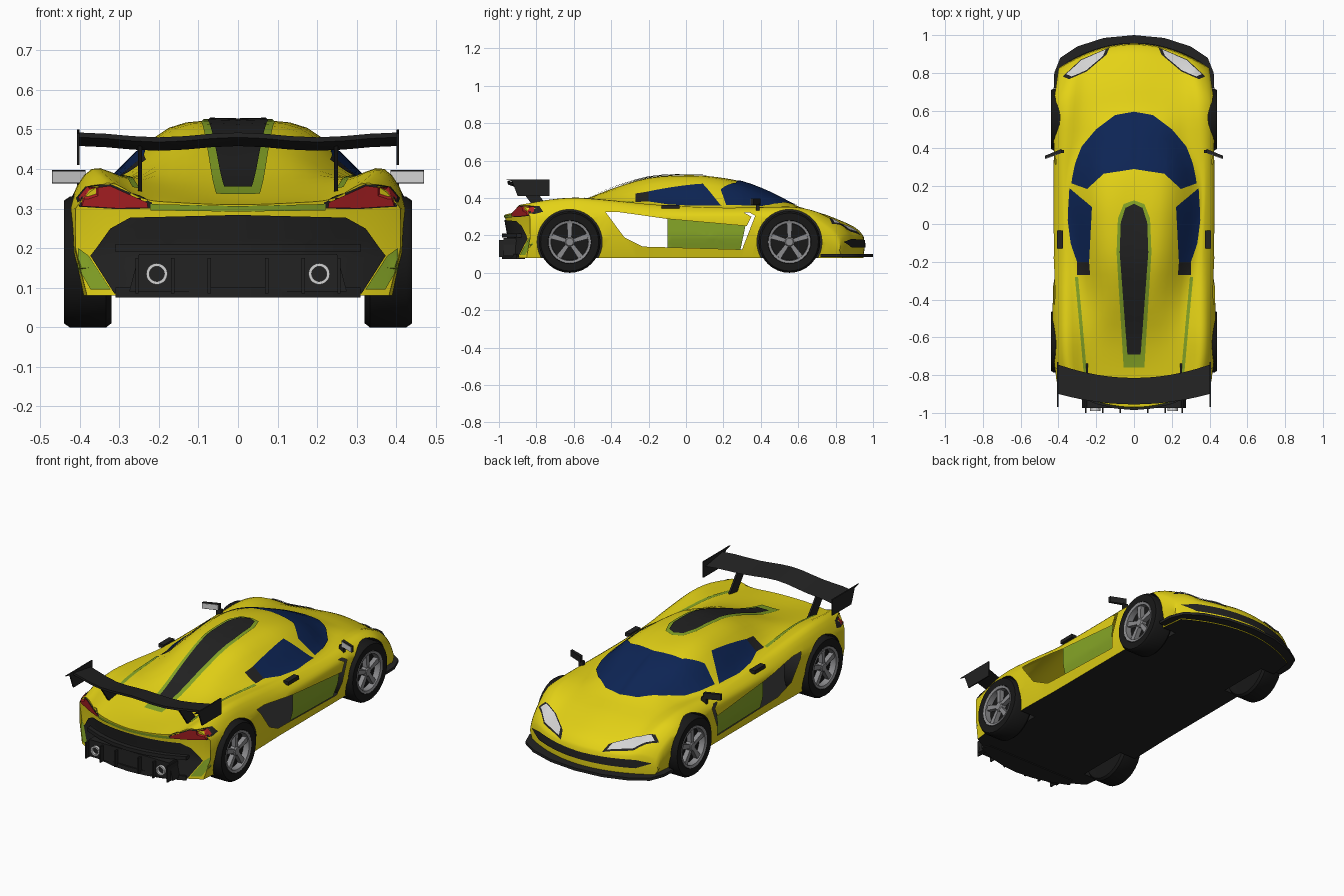
import bpy, bmesh, math
from mathutils import Vector
from mathutils.bvhtree import BVHTree

if "Cube" in bpy.data.objects:
    bpy.data.objects.remove(bpy.data.objects["Cube"])


def material(name, r, g, b):
    m = bpy.data.materials.new(name)
    m.diffuse_color = (r, g, b, 1)
    m.use_nodes = True
    m.node_tree.nodes["Principled BSDF"].inputs["Base Color"].default_value = m.diffuse_color
    return m


YELLOW = material("yellow paint", 0.78, 0.65, 0.008)
GREEN = material("green trim", 0.24, 0.38, 0.02)
BLACK = material("black trim", 0.016, 0.016, 0.016)
RUBBER = material("tyre rubber", 0.009, 0.009, 0.009)
NAVY = material("navy glass", 0.004, 0.018, 0.09)
RED = material("red lamp", 0.42, 0.015, 0.018)
SILVER = material("silver rim", 0.26, 0.26, 0.27)
LIGHT = material("light lamp", 0.65, 0.65, 0.65)


def finish(name, bm, mat, mirror=False, recalc=True, angle=35):
    if recalc:
        bmesh.ops.recalc_face_normals(bm, faces=bm.faces[:])
    if mirror:
        d = bmesh.ops.duplicate(bm, geom=bm.verts[:] + bm.edges[:] + bm.faces[:])["geom"]
        for v in d:
            if isinstance(v, bmesh.types.BMVert):
                v.co.x *= -1
        bmesh.ops.reverse_faces(bm, faces=[f for f in d if isinstance(f, bmesh.types.BMFace)])
    for f in bm.faces:
        f.smooth = True
    me = bpy.data.meshes.new(name)
    bm.to_mesh(me)
    bm.free()
    me.set_sharp_from_angle(angle=math.radians(angle))
    me.materials.append(mat)
    ob = bpy.data.objects.new(name, me)
    bpy.context.collection.objects.link(ob)
    return ob


def prism(name, pts, axis, a, b, mat, mirror=False):
    put = {"x": lambda u, v, t: (t, u, v), "y": lambda u, v, t: (u, t, v), "z": lambda u, v, t: (u, v, t)}[axis]
    bm = bmesh.new()
    lo = [bm.verts.new(put(u, v, a)) for u, v in pts]
    hi = [bm.verts.new(put(u, v, b)) for u, v in pts]
    bm.faces.new(lo)
    bm.faces.new(hi[::-1])
    for i in range(len(pts)):
        j = (i + 1) % len(pts)
        bm.faces.new((lo[i], hi[i], hi[j], lo[j]))
    return finish(name, bm, mat, mirror)


def box(name, x0, x1, y0, y1, z0, z1, mat, mirror=False):
    return prism(name, [(x0, y0), (x1, y0), (x1, y1), (x0, y1)], "z", z0, z1, mat, mirror)


def circle(cy, cz, r, n):
    return [(cy + r * math.cos(2 * math.pi * i / n), cz + r * math.sin(2 * math.pi * i / n)) for i in range(n)]


def catmull(p, steps):
    out = []
    for i in range(1, len(p) - 2):
        for k in range(steps):
            t = k / steps
            out.append([0.5 * (2 * b + (c - a) * t + (2 * a - 5 * b + 4 * c - d) * t * t
                               + (3 * b - a - 3 * c + d) * t ** 3)
                        for a, b, c, d in zip(*p[i - 1:i + 3])])
    return out + [list(p[-2])]


# Body shell: y, centre z, cabin edge x z, belt x z, wing peak x z, half width
STATIONS = [
    (-.97, .310, .15, .315, .24, .325, .33, .365, .41), (-.80, .325, .15, .335, .27, .355, .36, .390, .425),
    (-.60, .372, .14, .372, .27, .375, .37, .400, .43), (-.40, .447, .13, .440, .275, .378, .37, .385, .43),
    (-.20, .505, .15, .495, .30, .378, .37, .362, .425), (0, .520, .17, .505, .325, .370, .375, .350, .425),
    (.15, .513, .18, .495, .335, .362, .38, .345, .425), (.30, .487, .18, .460, .315, .357, .38, .345, .425),
    (.45, .430, .15, .405, .27, .350, .37, .350, .425), (.60, .355, .15, .348, .27, .338, .36, .350, .43),
    (.75, .310, .15, .305, .26, .305, .35, .325, .42), (.90, .245, .15, .240, .25, .240, .33, .255, .405),
    (.95, .195, .15, .193, .25, .193, .33, .200, .40)]


def section(s, flat=None):
    y, zc, x1, z1, x2, z2, x3, z3, w = s
    zw = min(.30, z3 - .04)
    top = catmull([(-x1, z1), (0, zc), (x1, z1), (x2, z2), (x3, z3), (w, zw), (w, zw - .1)], 4)
    top = [(min(x, w), z) for x, z in top]
    half = top + [(w, (zw + .08) / 2)] + [(x * .93, .08) for x, z in top[::-1]]
    if flat:
        half = [(x, flat) for x, z in top + [(w, 0)] + top[::-1]]
    ring = half + [(-x, z) for x, z in half[-2:0:-1]]
    t = min(1, max(0, (abs(y) - .55) / .4))
    return [(x, y - math.copysign(.15 * t * (x / .43) ** 2, y), z) for x, z in ring]


rows = catmull([STATIONS[0]] + STATIONS + [STATIONS[-1]], 3)
tail, nose = list(STATIONS[0]), list(STATIONS[-1])
tail[0], nose[0] = -.95, .955
rings = [section(tail, .2)] + [section(r) for r in rows] + [section(nose, .14)]
bm = bmesh.new()
grid = [[bm.verts.new(p) for p in r] for r in rings]
for a, b in zip(grid, grid[1:]):
    for i in range(len(a)):
        j = (i + 1) % len(a)
        bm.faces.new((a[i], a[j], b[j], b[i]))
bmesh.ops.remove_doubles(bm, verts=bm.verts[:], dist=1e-4)
bmesh.ops.recalc_face_normals(bm, faces=bm.faces[:])
BVH = BVHTree.FromBMesh(bm)
body = finish("body_shell", bm, YELLOW, angle=40)
body.data.materials.append(BLACK)

# Cut wheel arches and the open side ducts
WHEELS = (-.622, .553)
HOLE = [(-.43, .325), (-.36, .325), (-.1, .288), (.325, .25), (.35, .30), (.31, .322), (.34, .322),
        (.37, .305), (.30, .125), (-.23, .14), (-.33, .19)]
cutters = [prism("arch_cutter", circle(y, .165, .174, 40), "x", .30, .6, BLACK, True) for y in WHEELS]
cutters.append(prism("duct_cutter", HOLE, "x", -.6, .6, BLACK))
for c in cutters:
    m = body.modifiers.new("cut", "BOOLEAN")
    m.operation, m.solver, m.object = "DIFFERENCE", "EXACT", c
bpy.context.view_layer.update()
cut = bpy.data.meshes.new_from_object(body.evaluated_get(bpy.context.evaluated_depsgraph_get()))
body.modifiers.clear()
for c in cutters:
    bpy.data.objects.remove(c)
bm = bmesh.new()
bm.from_mesh(cut)
walls = []
for f in bm.faces:
    xs = [v.co.x for v in f.verts]
    c = f.calc_center_median()
    if max(xs) - min(xs) > .6 and c.z > .11:
        walls.append(f)
    arch = abs(c.x) > .29 and any(all(math.hypot(v.co.y - y, v.co.z - .165) < .1755 for v in f.verts) for y in WHEELS)
    f.material_index = 1 if arch or (f.normal.z < -.8 and c.z < .1) else 0
bmesh.ops.delete(bm, geom=walls, context="FACES")
bm.to_mesh(body.data)
bm.free()
body.data.set_sharp_from_angle(angle=math.radians(40))


# Painted panels: a flat outline projected on to the body, mirrored
def decal(name, pts, axis, mat, off=.004, grow=1.0):
    cu, cv = (sum(p[k] for p in pts) / len(pts) for k in (0, 1))
    bm = bmesh.new()
    bm.faces.new([bm.verts.new((cu + (u - cu) * grow, cv + (v - cv) * grow, 0)) for u, v in pts])
    bmesh.ops.triangulate(bm, faces=bm.faces[:])
    for k in range(-40, 41):
        for no in ((1, 0, 0), (0, 1, 0)):
            bmesh.ops.bisect_plane(bm, geom=bm.verts[:] + bm.edges[:] + bm.faces[:],
                                   plane_co=Vector(no) * k * .025, plane_no=no)
    bmesh.ops.triangulate(bm, faces=bm.faces[:])
    d = Vector({"top": (0, 0, -1), "side": (-1, 0, 0), "rear": (0, 1, 0), "nose": (0, -1, 0)}[axis])
    for v in bm.verts:
        u, w = v.co.x, v.co.y
        o = Vector({"top": (u, w, 0), "side": (0, u, w)}.get(axis, (u, 0, w))) - d * 2
        if axis != "side":
            o.x = max(o.x, 1e-4)
        loc, nor = BVH.ray_cast(o, d)[:2]
        if loc is None:
            loc, nor = BVH.find_nearest(o + d * 1.1)[:2]
        v.co = loc + nor * off
        if abs(u) < 1e-4 and axis != "side":
            v.co.x = 0
    bm.normal_update()
    bmesh.ops.reverse_faces(bm, faces=[f for f in bm.faces if f.normal.dot(d) > 0])
    return finish(name, bm, mat, True, False)


# Glass
decal("windscreen", [(0, .593), (.10, .575), (.20, .50), (.275, .41), (.31, .32), (.33, .215), (.245, .185),
                     (.16, .265), (0, .29)], "top", NAVY)
decal("side_window", [(.34, .19), (.22, .09), (.235, -.2), (.30, -.2), (.335, -.1), (.35, .02)], "top", NAVY)
decal("window_vent", [(.235, -.2), (.23, -.27), (.30, -.27), (.30, -.2)], "top", BLACK)
# Engine cover stripe and rear quarter lines
decal("spine_border", [(0, .125), (.055, .105), (.085, .03), (.092, -.15), (.055, -.76), (0, -.76)], "top", GREEN)
decal("spine_stripe", [(0, .107), (.045, .085), (.07, .01), (.076, -.15), (.035, -.69), (0, -.69)], "top", BLACK, .008)
decal("quarter_line", [(.295, -.28), (.312, -.28), (.268, -.79), (.25, -.79)], "top", GREEN)
# Recessed door panel
decal("door_panel", [(-.1, .30), (.32, .262), (.29, .115), (-.1, .125)], "side", GREEN, -.012)
# Lamps
HEAD = [(.365, .785), (.28, .865), (.14, .925), (.155, .89), (.25, .81), (.335, .772)]
decal("headlamp_border", HEAD, "top", BLACK, .003, 1.1)
decal("headlamp", HEAD, "top", LIGHT, .007, .92)
TAIL = [(.22, .302), (.222, .316), (.32, .36), (.38, .352), (.402, .325), (.395, .306), (.30, .30)]
decal("tail_lamp_border", TAIL, "rear", BLACK, .003, 1.06)
decal("tail_lamp", TAIL, "rear", RED, .007, .95)
# Rear and nose fascia panels
decal("tail_strip", [(0, .293), (0, .307), (.22, .312), (.22, .296)], "rear", GREEN)
decal("rear_grille", [(0, .285), (.27, .278), (.32, .25), (.37, .18), (.31, .085), (0, .085)], "rear", BLACK, .006)
decal("rear_corner", [(.402, .20), (.375, .18), (.32, .095), (.37, .095), (.402, .15)], "rear", GREEN, .004)
decal("nose_grille", [(0, .175), (.30, .18), (.375, .165), (.30, .135), (0, .135)], "nose", BLACK, .005)

# Front splitter
SPLIT = [(.425, .72), (.422, .80), (.39, .88), (.30, .94), (.16, .985), (0, 1.0)]
prism("front_splitter", SPLIT + [(-x, y) for x, y in SPLIT[-2::-1]], "z", .085, .10, BLACK)
# Rear bumper lip, diffuser and fins
ARC = [(x, -.985 + .15 * (x / .43) ** 2) for x in (-.31, -.2, -.1, 0, .1, .2, .31)]
prism("diffuser", ARC + [(.29, -.86), (-.29, -.86)], "z", .075, .10, BLACK)
prism("diffuser_panel", [(-.25, .185), (.25, .185), (.275, .09), (-.275, .09)], "y", -.975, -.90, BLACK)
prism("bumper_lip", ARC + [(.31, -.87), (-.31, -.87)], "z", .19, .21, BLACK)
for x in (.0725, .165, .255):
    box("diffuser_fin", x - .004, x + .004, -1.0, -.90, .085, .175, BLACK, True)

# Rear wing with end plates and struts
bm = bmesh.new()
wing = []
for i in range(-6, 7):
    q = (i / 6) ** 2
    x, yl, yt, dz = i * .4 / 6, -.815 + .07 * q, -.955 + .055 * q, .006 * math.cos(i * math.pi / 3)
    wing.append([bm.verts.new((x, y, z + dz)) for y, z in
                 ((yl, .462), (yl * .5 + yt * .5, .474), (yt, .486), (yt, .474), (yl * .5 + yt * .5, .452))])
for a, b in zip(wing, wing[1:]):
    for k in range(5):
        bm.faces.new((a[k], a[k - 1], b[k - 1], b[k]))
bm.faces.new(wing[0])
bm.faces.new(wing[-1][::-1])
finish("rear_wing", bm, BLACK)
prism("wing_end_plate", [(-.93, .49), (-.90, .41), (-.73, .41), (-.73, .50), (-.97, .50)], "x", .400, .407, BLACK, True)
prism("wing_strut", [(-.72, .33), (-.79, .32), (-.90, .468), (-.82, .46)], "x", .243, .253, BLACK, True)


# Round parts turned about an axis: x for wheels, y for exhausts
def lathe(name, prof, centre, mat, axis="x", n=32, mirror=True):
    bm = bmesh.new()
    loops = []
    for r, t in prof:
        pts = circle(0, 0, max(r, 1e-5), n)
        loops.append([bm.verts.new(Vector(centre) + Vector((t, u, v) if axis == "x" else (u, t, v))) for u, v in pts])
    for a, b in zip(loops, loops[1:] + loops[:1]):
        for i in range(n):
            bm.faces.new((a[i], a[i - 1], b[i - 1], b[i]))
    bmesh.ops.remove_doubles(bm, verts=bm.verts[:], dist=1e-4)
    return finish(name, bm, mat, mirror)


lathe("exhaust_pipe", [(.027, -.025), (.027, .05), (.019, .05), (.019, -.025)], (.205, -.965, .135), LIGHT, "y", 20)

# Wheels: tyre, rim ring, hub and five spokes
for y in WHEELS:
    c = (0, y, .165)
    lathe("tyre", [(0, .33), (.14, .32), (.155, .32), (.165, .333), (.165, .425), (.155, .44), (.116, .438),
                   (.106, .40), (0, .40)], c, RUBBER)
    lathe("rim_ring", [(.114, .425), (.114, .440), (.100, .436), (.098, .402), (.11, .402)], c, SILVER)
    lathe("wheel_hub", [(0, .39), (.028, .39), (.028, .425), (.02, .432), (0, .432)], c, SILVER, n=16)
    for k in range(5):
        a = math.pi / 2 + k * 2 * math.pi / 5
        ca, sa = math.cos(a), math.sin(a)
        pts = [(y + r * ca - w * sa, .165 + r * sa + w * ca)
               for r, w in ((.015, -.010), (.104, -.015), (.104, .015), (.015, .010))]
        prism("wheel_spoke", pts, "x", .402, .428, SILVER, True)

# Mirrors and door handles
prism("door_mirror", [(.47, .347), (.47, .362), (.385, .397), (.385, .377)], "z", .363, .397, BLACK, True)
prism("mirror_glass", [(.468, .344), (.468, .349), (.387, .379), (.387, .374)], "z", .366, .394, LIGHT, True)
box("mirror_stalk", .37, .40, .375, .392, .33, .37, BLACK, True)
box("door_handle", .375, .407, -.13, -.035, .343, .363, BLACK, True)
